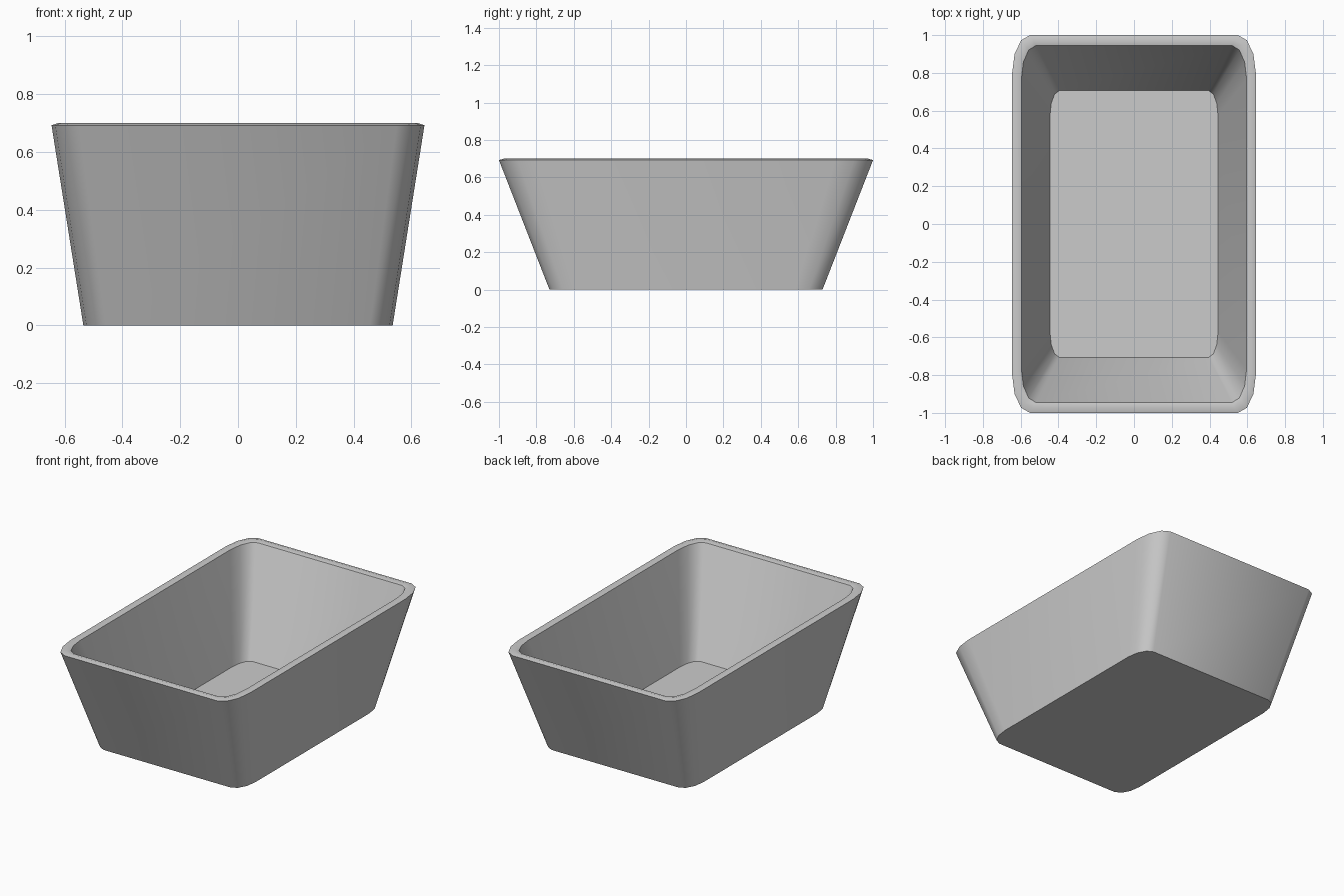
import bpy, bmesh, math

if "Cube" in bpy.data.objects:
    bpy.data.objects.remove(bpy.data.objects["Cube"])

SEGS = 3  # segments per rounded corner


def ring(bm, hx, hy, rx, ry, z):
    """Rectangle with elliptical rounded corners, counter-clockwise."""
    verts = []
    for q, (sx, sy) in enumerate([(1, 1), (-1, 1), (-1, -1), (1, -1)]):
        for i in range(SEGS + 1):
            a = math.pi / 2 * (q + i / SEGS)
            verts.append(bm.verts.new((sx * (hx - rx) + rx * math.cos(a),
                                       sy * (hy - ry) + ry * math.sin(a), z)))
    return verts


# Tub profile from underside, up over the rim, down to the inner floor
profile = [
    (0.535, 0.730, 0.079, 0.146, 0.0),
    (0.645, 1.000, 0.095, 0.200, 0.692),
    (0.622, 0.974, 0.087, 0.188, 0.70),
    (0.596, 0.945, 0.077, 0.175, 0.692),
    (0.445, 0.706, 0.050, 0.135, 0.045),
]
bm = bmesh.new()
rings = [ring(bm, *p) for p in profile]
for lo, hi in zip(rings, rings[1:]):
    n = len(lo)
    for i in range(n):
        j = (i + 1) % n
        bm.faces.new((lo[i], lo[j], hi[j], hi[i]))
bm.faces.new(rings[0][::-1])  # underside
bm.faces.new(rings[-1])       # inner floor
bmesh.ops.recalc_face_normals(bm, faces=bm.faces)

mesh = bpy.data.meshes.new("tub")
bm.to_mesh(mesh)
bm.free()
tub = bpy.data.objects.new("tub", mesh)
bpy.context.collection.objects.link(tub)

# Smooth corners, crisp rim and floor edges
bpy.context.view_layer.objects.active = tub
tub.select_set(True)
bpy.ops.object.shade_smooth_by_angle(angle=math.radians(40))
